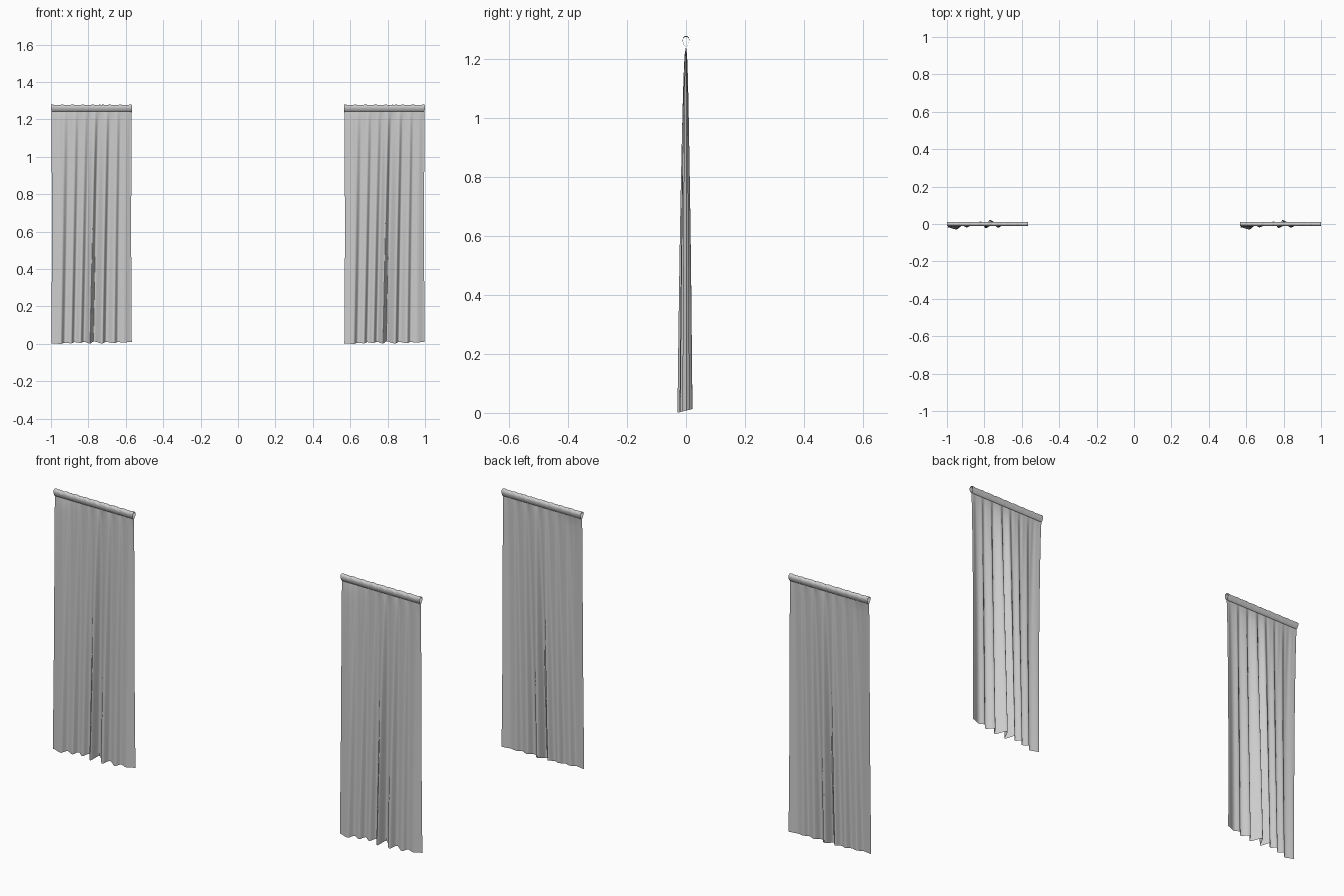
import bpy, bmesh
from math import sin, cos, pi, radians

cube = bpy.data.objects.get("Cube")
if cube:
    bpy.data.objects.remove(cube)

fabric = bpy.data.materials.new("grey_fabric")
fabric.use_nodes = True
colour = (0.6, 0.6, 0.6, 1)
fabric.diffuse_color = colour
fabric.node_tree.nodes["Principled BSDF"].inputs["Base Color"].default_value = colour

WIDTH, SEAM, COLS = 0.43, 1.243, 172

# Hem profile as (distance along width, depth): gentle runs forward, quick folds back
HEM = [(-0.04, -0.016), (0.0, -0.018), (0.05, -0.029), (0.072, -0.006), (0.105, -0.018),
       (0.124, 0.006), (0.155, -0.01), (0.175, 0.014), (0.207, -0.022),
       (0.226, 0.022), (0.272, -0.02), (0.292, 0.01), (0.335, -0.012),
       (0.355, 0.008), (0.385, 0.0), (0.43, 0.012), (0.48, 0.014)]


def hem_depth(d):
    for (a, ya), (b, yb) in zip(HEM, HEM[1:]):
        if a <= d <= b:
            t = (d - a) / (b - a)
            return ya + (yb - ya) * t * t * (3 - 2 * t)
    return HEM[-1][1]


def sheet(name, rows, point):
    """Grid of cloth: point(u, v) gives a position for u, v in 0..1."""
    bm = bmesh.new()
    grid = [[bm.verts.new(point(i / COLS, j / rows)) for i in range(COLS + 1)]
            for j in range(rows + 1)]
    for low, high in zip(grid, grid[1:]):
        for i in range(COLS):
            bm.faces.new((low[i], low[i + 1], high[i + 1], high[i]))
    bmesh.ops.remove_doubles(bm, verts=bm.verts, dist=0.00001)
    mesh = bpy.data.meshes.new(name)
    bm.to_mesh(mesh)
    bm.free()
    mesh.materials.append(fabric)
    mesh.shade_smooth()
    mesh.set_sharp_from_angle(angle=radians(60))
    return mesh


def ruffle(u):
    return sin(u * 53) * 0.6 + sin(u * 97 + 1) * 0.4


def drape(u, v):
    # Folds lean sideways, grow deeper downwards and flatten at the seam
    d = u * WIDTH
    depth = (1 - v) ** 0.5
    lean = 0.025 * v * sin(pi * u) ** 0.5 if 0 < u < 1 else 0
    y = hem_depth(d - lean) * depth
    y += 0.004 * ruffle(u) * v ** 4 * (1 - v) ** 0.4
    hem = 0.0075 + 0.25 * hem_depth(d)
    side = 0.003 * sin(pi * v) * (2 * u - 1)
    return d - WIDTH / 2 - side, y, hem + (SEAM - hem) * v


def pocket(u, v):
    # Open teardrop loop, pinched at the seam and lightly gathered
    a = 2 * pi * v
    swell = (1 - cos(a)) / 2
    y = -0.0135 * sin(a) * (0.55 + 0.45 * swell) * (1 + 0.06 * ruffle(u + v))
    z = SEAM + 0.035 * swell + 0.0018 * ruffle(u) * swell
    flare = 0.002 * swell * (2 * u - 1)
    return u * WIDTH - WIDTH / 2 + flare, y, z


panel_mesh = sheet("curtain_panel", 48, drape)
pocket_mesh = sheet("rod_pocket", 28, pocket)

# The same curtain hangs on both sides
for side, x in (("right", -0.783), ("left", 0.783)):
    for part, mesh in (("curtain_panel", panel_mesh), ("rod_pocket", pocket_mesh)):
        obj = bpy.data.objects.new(f"{side}_{part}", mesh)
        obj.location.x = x
        bpy.context.collection.objects.link(obj)
